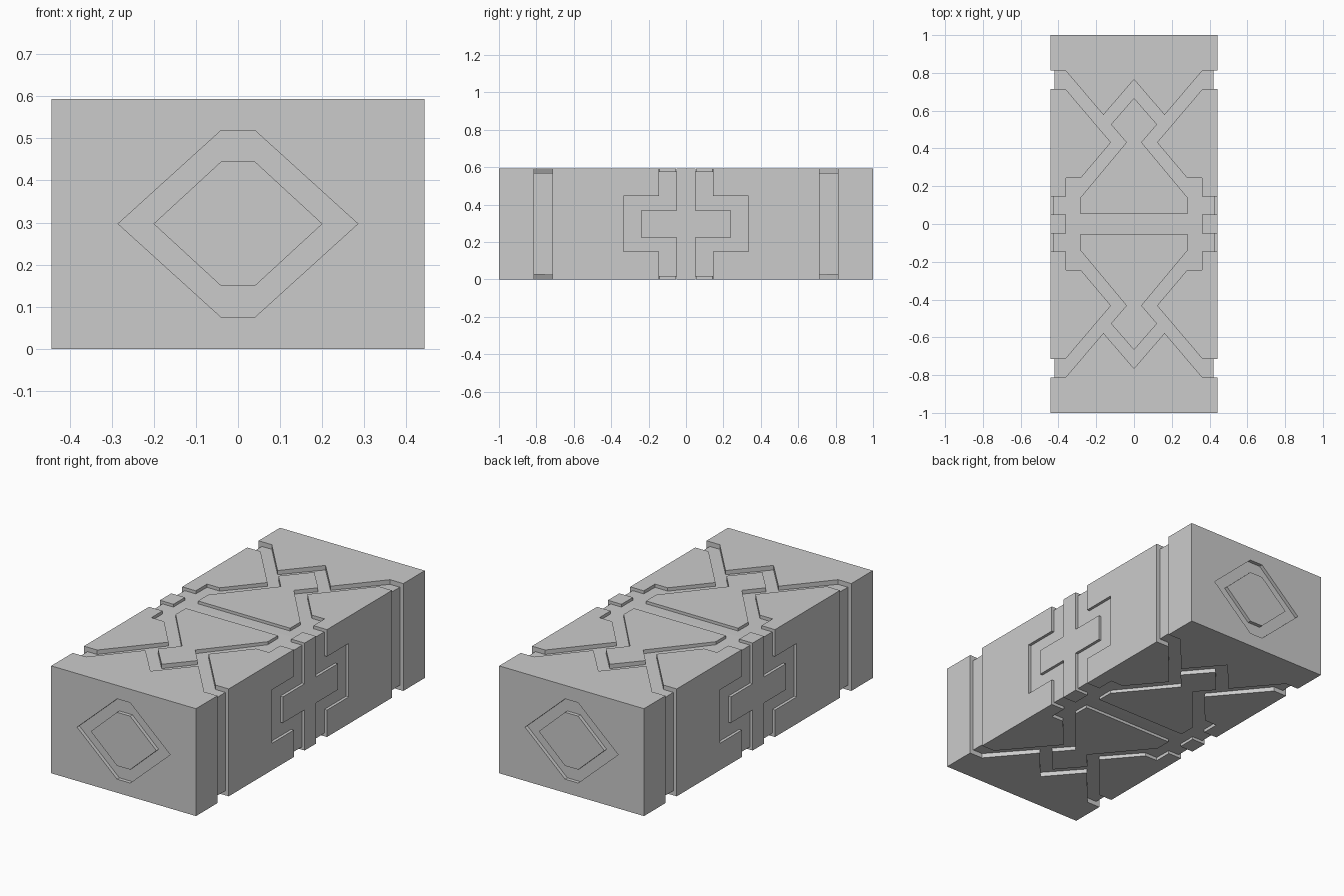
import bpy, bmesh
from mathutils import Vector

if "Cube" in bpy.data.objects:
    bpy.data.objects.remove(bpy.data.objects["Cube"])

HX, HY, HZ = 0.443, 1.0, 0.297   # half sizes of the block


def prism(name, floor, rim):
    """Closed solid between two matching outlines."""
    bm = bmesh.new()
    a = [bm.verts.new(p) for p in floor]
    b = [bm.verts.new(p) for p in rim]
    bm.faces.new(a)
    bm.faces.new(b)
    for i in range(len(a)):
        j = (i + 1) % len(a)
        bm.faces.new((a[i], a[j], b[j], b[i]))
    bmesh.ops.recalc_face_normals(bm, faces=bm.faces)
    me = bpy.data.meshes.new(name)
    bm.to_mesh(me)
    bm.free()
    ob = bpy.data.objects.new(name, me)
    bpy.context.collection.objects.link(ob)
    return ob


# One eighth of the block, a little oversize past the symmetry planes
L = -0.1
base = [(L, L), (HX, L), (HX, HY), (L, HY)]
block = prism("carved_block", [(x, y, L) for x, y in base], [(x, y, HZ) for x, y in base])

# Groove outlines for one eighth
top = [(-.04, -.04), (.36, -.04), (.36, .05), (.5, .05), (.5, .145), (.36, .145),
       (.36, .243), (.282, .243), (.122, .432), (.362, .714), (.5, .714), (.5, .812),
       (.362, .812), (.162, .577), (0, .765), (-.02, .788), (-.02, .69), (0, .667),
       (.122, .527), (.04, .432), (.282, .142), (.282, .053), (-.04, .053)]
cross = [(.05, .4), (.05, .072), (.24, .072), (.24, -.05), (.335, -.05),
         (.335, .148), (.145, .148), (.145, .4)]
band = [(.714, -.05), (.812, -.05), (.812, .4), (.714, .4)]
hexagon = [(.34, -.05), (.04, .222), (-.04, .222), (-.04, .148), (.04, .148), (.255, -.05)]

OUT = 0.1
cutters = [
    # top groove gets slightly deeper toward the ends
    prism("top_groove", [(x, y, HZ - .015 - .0135 * y) for x, y in top],
          [(x, y, HZ + OUT) for x, y in top]),
    prism("side_cross_groove", [(HX - .016, y, z) for y, z in cross],
          [(HX + OUT, y, z) for y, z in cross]),
    prism("side_band_groove", [(HX - .021, y, z) for y, z in band],
          [(HX + OUT, y, z) for y, z in band]),
    prism("end_hexagon_groove", [(x, HY - .02, z) for x, z in hexagon],
          [(x, HY + OUT, z) for x, z in hexagon]),
]

# Carve the grooves
bpy.context.view_layer.objects.active = block
for c in cutters:
    m = block.modifiers.new("carve", 'BOOLEAN')
    m.operation, m.solver, m.object = 'DIFFERENCE', 'EXACT', c
    bpy.ops.object.modifier_apply(modifier=m.name)
    bpy.data.objects.remove(c)

# Trim at the symmetry planes, then mirror to the full block
bm = bmesh.new()
bm.from_mesh(block.data)
for n in ((1, 0, 0), (0, 1, 0), (0, 0, 1)):
    bmesh.ops.bisect_plane(bm, geom=bm.verts[:] + bm.edges[:] + bm.faces[:],
                           plane_co=(0, 0, 0), plane_no=Vector(n), clear_inner=True)
bm.to_mesh(block.data)
bm.free()
mirror = block.modifiers.new("mirror", 'MIRROR')
mirror.use_axis = (True, True, True)
mirror.merge_threshold = 0.0005
bpy.ops.object.modifier_apply(modifier=mirror.name)
block.location.z = HZ
